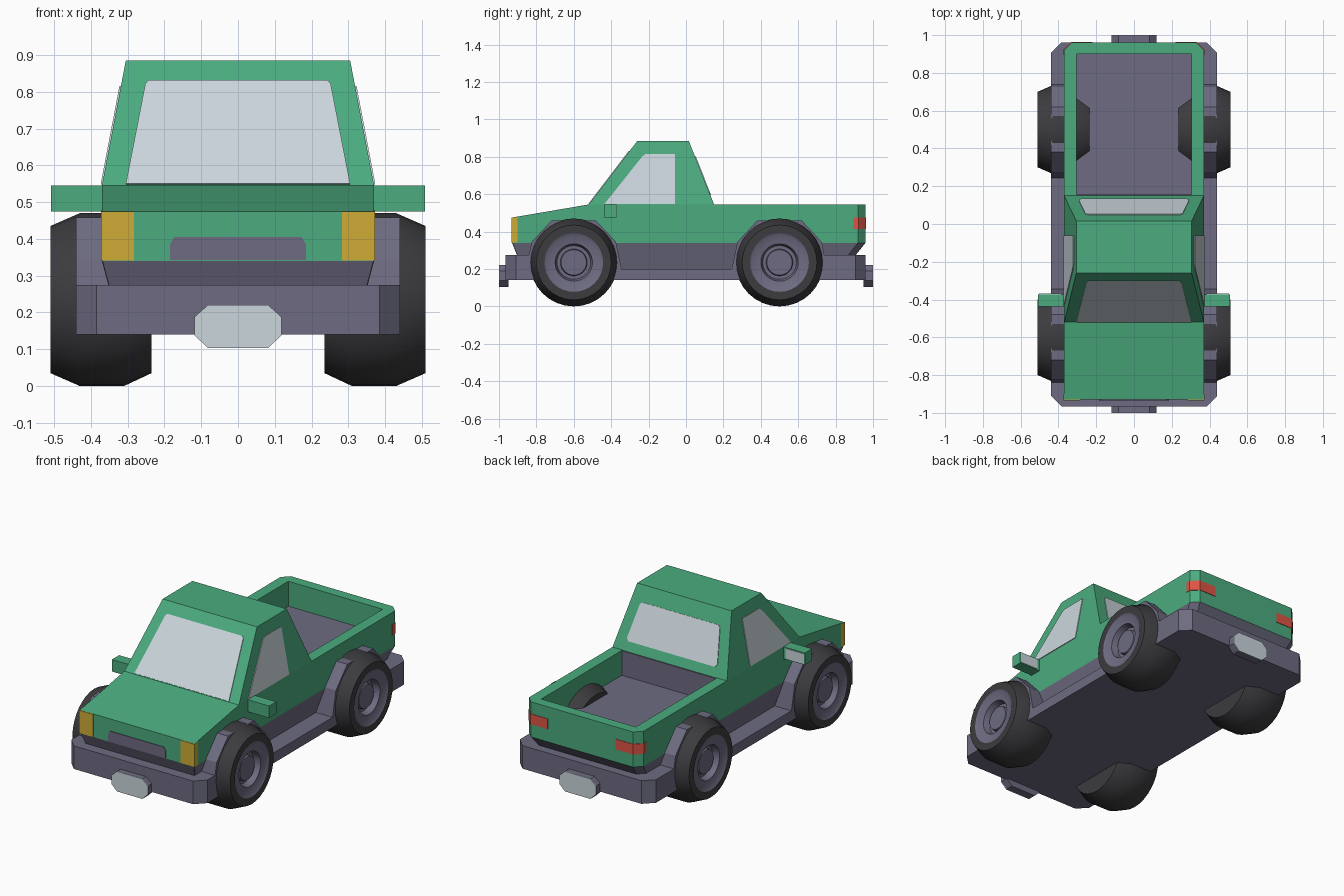
import bpy, bmesh, math
from mathutils import Vector

if "Cube" in bpy.data.objects:
    bpy.data.objects.remove(bpy.data.objects["Cube"])


def material(name, rgb):
    m = bpy.data.materials.new(name)
    m.diffuse_color = (*rgb, 1)
    m.use_nodes = True
    m.node_tree.nodes["Principled BSDF"].inputs["Base Color"].default_value = m.diffuse_color
    return m


GREEN = material("green paint", (0.07, 0.41, 0.21))
GREY = material("grey plastic", (0.155, 0.148, 0.22))
BLACK = material("tyre black", (0.045, 0.045, 0.050))
GLASS = material("pale glass", (0.60, 0.67, 0.72))
AMBER = material("amber lamp", (0.62, 0.41, 0.035))
RED = material("red lamp", (0.72, 0.09, 0.06))


def finish(name, bm, mats, smooth=False):
    bmesh.ops.recalc_face_normals(bm, faces=bm.faces)
    me = bpy.data.meshes.new(name)
    bm.to_mesh(me)
    bm.free()
    for m in mats:
        me.materials.append(m)
    ob = bpy.data.objects.new(name, me)
    bpy.context.collection.objects.link(ob)
    if smooth:
        bpy.context.view_layer.objects.active = ob
        ob.select_set(True)
        bpy.ops.object.shade_smooth_by_angle(angle=math.radians(30))
        ob.select_set(False)
    return ob


def loft(name, rings, mats):
    """Closed solid through matching rings of 3D points."""
    bm = bmesh.new()
    vs = [[bm.verts.new(p) for p in r] for r in rings]
    n = len(rings[0])
    for a, b in zip(vs, vs[1:]):
        for i in range(n):
            bm.faces.new((a[i], a[(i + 1) % n], b[(i + 1) % n], b[i]))
    bm.faces.new(vs[0])
    bm.faces.new(vs[-1])
    return finish(name, bm, mats)


def prism(name, pts, axis, a, b, mat):
    """Extrude a 2D outline along an axis from a to b."""
    def place(p, t):
        p = list(p)
        p.insert("xyz".index(axis), t)
        return p
    return loft(name, [[place(p, t) for p in pts] for t in (a, b)], [mat])


def box(name, x0, x1, y0, y1, z0, z1, mat):
    return prism(name, [(x0, y0), (x1, y0), (x1, y1), (x0, y1)], "z", z0, z1, mat)


def plate(name, pts, out, mat, t=0.004):
    """Thin plate on a flat surface, raised along the outward direction."""
    out = Vector(out).normalized() * t
    pts = [Vector(p) for p in pts]
    return loft(name, [[p - out for p in pts], [p + out for p in pts]], [mat])


def plan(x, y0, y1, c0, c1):
    """Rectangle in plan with cut corners, c0 at the front and c1 at the back."""
    return [(-x + c0, y0), (x - c0, y0), (x, y0 + c0), (x, y1 - c1),
            (x - c1, y1), (-x + c1, y1), (-x, y1 - c1), (-x, y0 + c0)]


def mirror_pts(half):
    return half + [(-u, v) for u, v in reversed(half)]


# Chassis with raised bumpers at both ends
prism("chassis", plan(0.44, -0.965, 0.96, 0.055, 0.055), "z", 0.14, 0.2, GREY)
for name, y0, y1, d in (("front_bumper", -0.965, -0.6, 1), ("rear_bumper", 0.5, 0.96, -1)):
    c0, c1 = (0.055, 0.001) if d > 0 else (0.001, 0.055)
    prism(name, plan(0.44, y0, y1, c0, c1), "z", 0.2, 0.275, GREY)

# Flared skirt between chassis and painted body
loft("lower_skirt", [[(x, y, z) for x, y in plan(hx, y0, y1, 0.002, 0.04)]
                     for hx, y0, y1, z in ((0.33, -0.87, 0.84, 0.19), (0.37, -0.93, 0.96, 0.34))], [GREY])

# Bonnet and cab base
prism("bonnet", [(-0.93, 0.34), (0.15, 0.34), (0.15, 0.545), (-0.52, 0.545), (-0.93, 0.475)],
      "x", -0.37, 0.37, GREEN)

# Cab tapering to the roof
ZB, ZT = 0.545, 0.885
loft("cab", [[(-hx, y0, z), (hx, y0, z), (hx, y1, z), (-hx, y1, z)]
             for hx, y0, y1, z in ((0.37, -0.52, 0.15, ZB), (0.305, -0.26, 0.015, ZT))], [GREEN])

# Cargo bed
prism("bed_walls", [(-0.37, 0.15), (-0.37, 0.92), (-0.33, 0.96), (0.33, 0.96), (0.37, 0.92), (0.37, 0.15),
                    (0.305, 0.15), (0.305, 0.9), (-0.305, 0.9), (-0.305, 0.15)], "z", 0.34, 0.545, GREEN)
box("bed_floor", -0.305, 0.305, 0.15, 0.9, 0.34, 0.40, GREY)
box("bed_front_panel", -0.305, 0.305, 0.148, 0.157, 0.40, 0.543, GREY)


# Windows placed on the sloped cab faces
def slope(v0, v1, z):
    return v0 + (v1 - v0) * (z - ZB) / (ZT - ZB)


H = ZT - ZB
front = mirror_pts([(0.305, 0.548), (0.252, 0.82), (0.243, 0.83)])
plate("windscreen", [(x, slope(-0.52, -0.26, z), z) for x, z in front], (0, -H, 0.26), GLASS)
rear = mirror_pts([(0.28, 0.595), (0.292, 0.61), (0.258, 0.79), (0.245, 0.80)])
plate("rear_window", [(x, slope(0.15, 0.015, z), z) for x, z in rear], (0, H, 0.135), GLASS)
side = [(-0.435, 0.548), (-0.06, 0.548), (-0.06, 0.815), (-0.215, 0.815), (-0.235, 0.80)]

# Grille
plate("grille", [(x, -0.93, z) for x, z in mirror_pts([(0.185, 0.342), (0.185, 0.385), (0.173, 0.405)])],
      (0, -1, 0), GREY)

# Wheel section: radius, distance from centre line, material (0 tyre, 1 rim)
SECTION = [(0.2, 0.235, 0), (0.235, 0.31, 0), (0.235, 0.43, 0), (0.2, 0.51, 0), (0.157, 0.51, 1),
           (0.145, 0.503, 1), (0.1, 0.497, 1), (0.09, 0.46, 1), (0.072, 0.46, 1), (0.068, 0.48, 1)]


def wheel(name, s, yc, n=32):
    bm = bmesh.new()
    rings = [[bm.verts.new((s * x, yc + r * math.cos(2 * math.pi * i / n),
                            0.235 + r * math.sin(2 * math.pi * i / n))) for i in range(n)]
             for r, x, _ in SECTION]
    for k in range(len(rings) - 1):
        a, b = rings[k], rings[k + 1]
        for i in range(n):
            f = bm.faces.new((a[i], a[(i + 1) % n], b[(i + 1) % n], b[i]))
            f.material_index = SECTION[k][2]
    bm.faces.new(rings[0])
    bm.faces.new(rings[-1]).material_index = 1
    finish(name, bm, [BLACK, GREY], smooth=True)


ARCH = mirror_pts([(0.26, 0.18), (0.225, 0.345), (0.12, 0.458)])

for s, tag in ((-1, "left"), (1, "right")):
    # Wheels and arches
    for yc, end in ((-0.6, "front"), (0.5, "rear")):
        wheel(f"{end}_{tag}_wheel", s, yc)
        prism(f"{end}_{tag}_arch", [(yc + y, z) for y, z in ARCH], "x", s * 0.31, s * 0.44, GREY)
    # Side window
    plate(f"{tag}_side_window", [(s * slope(0.37, 0.305, z), y, z) for y, z in side],
          (s * H, 0, 0.065), GLASS)
    # Door mirror
    box(f"{tag}_door_mirror", s * 0.36, s * 0.508, -0.438, -0.372, 0.475, 0.545, GREEN)
    plate(f"{tag}_mirror_glass", [(s * x, -0.372, z) for x, z in
          ((0.385, 0.48), (0.503, 0.48), (0.503, 0.54), (0.385, 0.54))], (0, 1, 0), GLASS, 0.003)
    # Lamps wrapping the corners
    prism(f"{tag}_headlamp", [(-0.934, 0.341), (-0.9, 0.341), (-0.9, 0.479), (-0.934, 0.474)],
          "x", s * 0.283, s * 0.373, AMBER)
    prism(f"{tag}_tail_lamp", [(s * x, y) for x, y in
          ((0.22, 0.963), (0.332, 0.963), (0.373, 0.922), (0.373, 0.895),
           (0.362, 0.895), (0.362, 0.915), (0.325, 0.952), (0.22, 0.952))], "z", 0.415, 0.475, RED)

# Number plates: grey block with a pale face
OCT = mirror_pts([(0.082, 0.103), (0.118, 0.138), (0.118, 0.188), (0.082, 0.22)])
for s, end in ((-1, "front"), (1, "rear")):
    prism(f"{end}_plate_block", OCT, "y", s * 0.95, s * 0.997, GREY)
    plate(f"{end}_plate_face", [(x, s * 0.997, z) for x, z in OCT], (0, s, 0), GLASS, 0.003)
